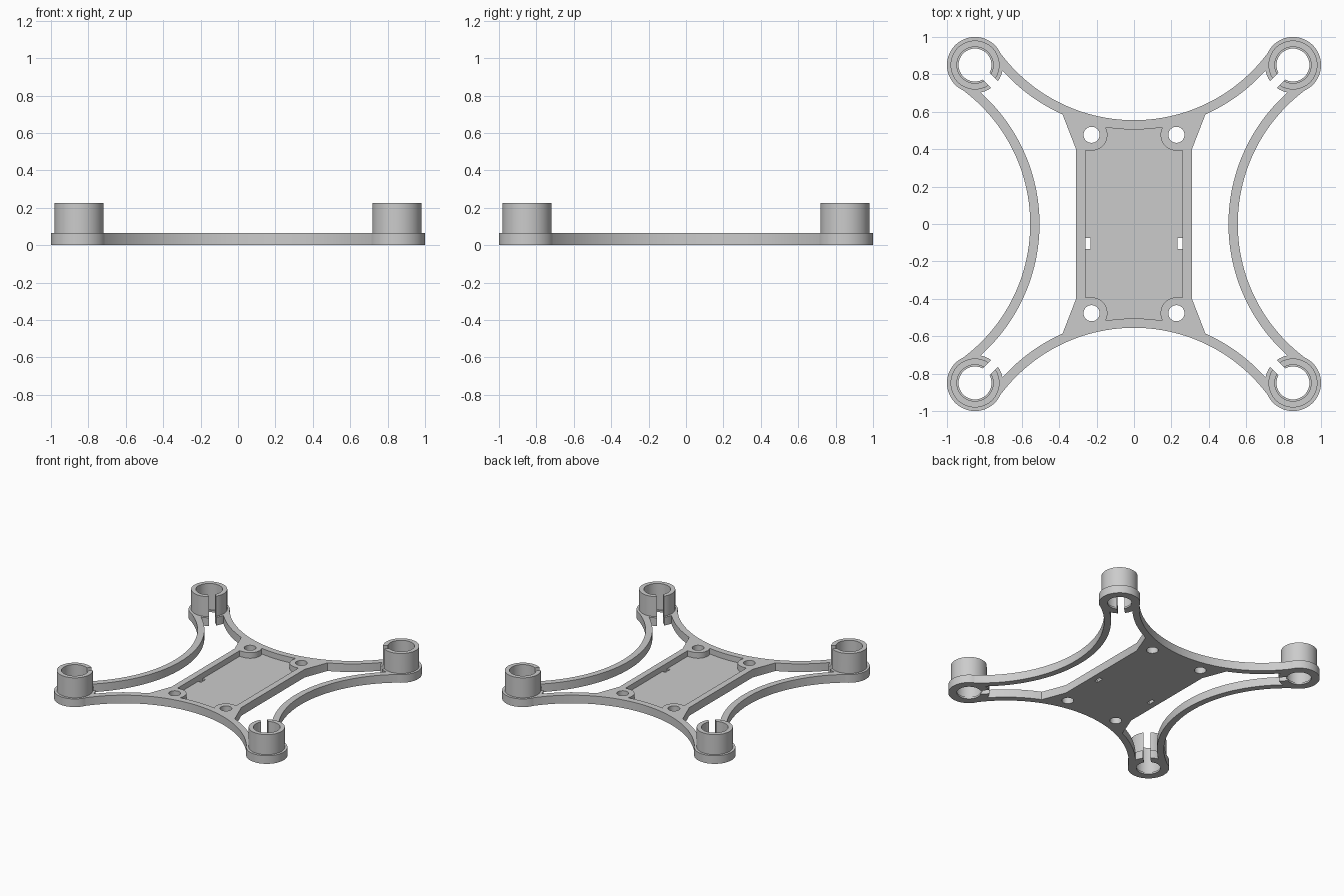
import bpy, bmesh
from math import sin, cos, pi, atan2, radians, sqrt

old = bpy.data.objects.get("Cube")
if old:
    bpy.data.objects.remove(old, do_unlink=True)

T = 0.065             # frame thickness
HUB = 0.85            # motor hub centre offset
ARC_C = 1.446         # centre distance of the arm arcs
R_OUT, R_IN = 0.891, 0.941
BOSS = (0.227, 0.477)
SIGNS = [(sx, sy) for sx in (1, -1) for sy in (1, -1)]

grey = bpy.data.materials.new("light grey")
grey.use_nodes = True
grey.diffuse_color = (0.6, 0.6, 0.6, 1)
grey.node_tree.nodes["Principled BSDF"].inputs["Base Color"].default_value = (0.6, 0.6, 0.6, 1)


def prism(name, outline, z0, z1):
    """Extrude a flat outline from z0 to z1."""
    bm = bmesh.new()
    face = bm.faces.new([bm.verts.new((x, y, z0)) for x, y in outline])
    up = bmesh.ops.extrude_face_region(bm, geom=[face])["geom"]
    for v in up:
        if isinstance(v, bmesh.types.BMVert):
            v.co.z = z1
    bmesh.ops.recalc_face_normals(bm, faces=bm.faces)
    mesh = bpy.data.meshes.new(name)
    bm.to_mesh(mesh)
    bm.free()
    mesh.materials.append(grey)
    obj = bpy.data.objects.new(name, mesh)
    bpy.context.collection.objects.link(obj)
    return obj


def arc(cx, cy, r, a0, a1, n):
    return [(cx + r * cos(a0 + (a1 - a0) * i / n), cy + r * sin(a0 + (a1 - a0) * i / n))
            for i in range(n + 1)]


def circle(cx, cy, r, n=64):
    return arc(cx, cy, r, 0, 2 * pi, n)[:-1]


def box(x0, x1, y0, y1):
    return [(x0, y0), (x1, y0), (x1, y1), (x0, y1)]


def four_way(q):
    """Complete a quadrant outline by symmetry."""
    r = q[::-1]
    return (q + [(-x, y) for x, y in r] + [(-x, -y) for x, y in q] + [(x, -y) for x, y in r])


def end_curve(r, x_from, n=10):
    """Points on the concave end, running from x_from towards the middle."""
    xs = [x_from * (1 - i / (n + 0.5)) for i in range(n + 1)]
    return [(x, ARC_C - sqrt(r * r - x * x)) for x in xs]


def boolean(target, tool, operation):
    mod = target.modifiers.new("cut", "BOOLEAN")
    mod.operation = operation
    mod.solver = "EXACT"
    mod.object = tool
    bpy.context.view_layer.objects.active = target
    bpy.ops.object.modifier_apply(modifier=mod.name)
    bpy.data.objects.remove(tool, do_unlink=True)


# Centre plate with flared corners and concave ends
frame = prism("drone_frame", four_way([(0.31, 0.40)] + end_curve(0.916, 0.395)), 0, T)

# Four curved arms, each running from hub to hub
half = atan2(HUB, ARC_C - HUB)
for k in range(4):
    a = k * pi / 2
    cx, cy = ARC_C * cos(a), ARC_C * sin(a)
    mid = a + pi
    strip = (arc(cx, cy, R_OUT, mid - half, mid + half, 56)
             + arc(cx, cy, R_IN, mid + half, mid - half, 56))
    boolean(frame, prism("arm", strip, 0, T), "UNION")

# Motor hubs and cups
for sx, sy in SIGNS:
    boolean(frame, prism("hub", circle(sx * HUB, sy * HUB, 0.15), 0, T), "UNION")
    boolean(frame, prism("cup", circle(sx * HUB, sy * HUB, 0.131), 0.03, 0.225), "UNION")

# Bores with a small bottom lip, clamp slots, screw holes and strap slots
for sx, sy in SIGNS:
    x, y = sx * HUB, sy * HUB
    boolean(frame, prism("bore", circle(x, y, 0.097), 0.015, 0.3), "DIFFERENCE")
    boolean(frame, prism("lip_bore", circle(x, y, 0.088), -0.1, 0.1), "DIFFERENCE")
    ux, uy = -sx * sqrt(0.5), -sy * sqrt(0.5)
    slot = [(x + ux * d - uy * w, y + uy * d + ux * w)
            for d, w in box(0.03, 0.2, -0.026, 0.026)]
    boolean(frame, prism("clamp_slot", slot, -0.1, 0.3), "DIFFERENCE")
    screw = circle(sx * BOSS[0], sy * BOSS[1], 0.043, 40)
    boolean(frame, prism("screw_hole", screw, -0.1, 0.3), "DIFFERENCE")

# Recessed tray that leaves round bosses at the corners
pocket = ([(0.26, 0.392)] + arc(*BOSS, 0.085, radians(270), radians(152), 14)
          + end_curve(R_IN, 0.145))
boolean(frame, prism("tray", four_way(pocket), 0.02, 0.3), "DIFFERENCE")
for s in (1, -1):
    strap = box(s * 0.247 - 0.0135, s * 0.247 + 0.0135, -0.134, -0.075)
    boolean(frame, prism("strap_slot", strap, -0.1, 0.05), "DIFFERENCE")

# Smooth curved walls, crisp edges
bpy.ops.object.select_all(action="DESELECT")
frame.select_set(True)
bpy.context.view_layer.objects.active = frame
bpy.ops.object.shade_smooth_by_angle(angle=radians(30))
